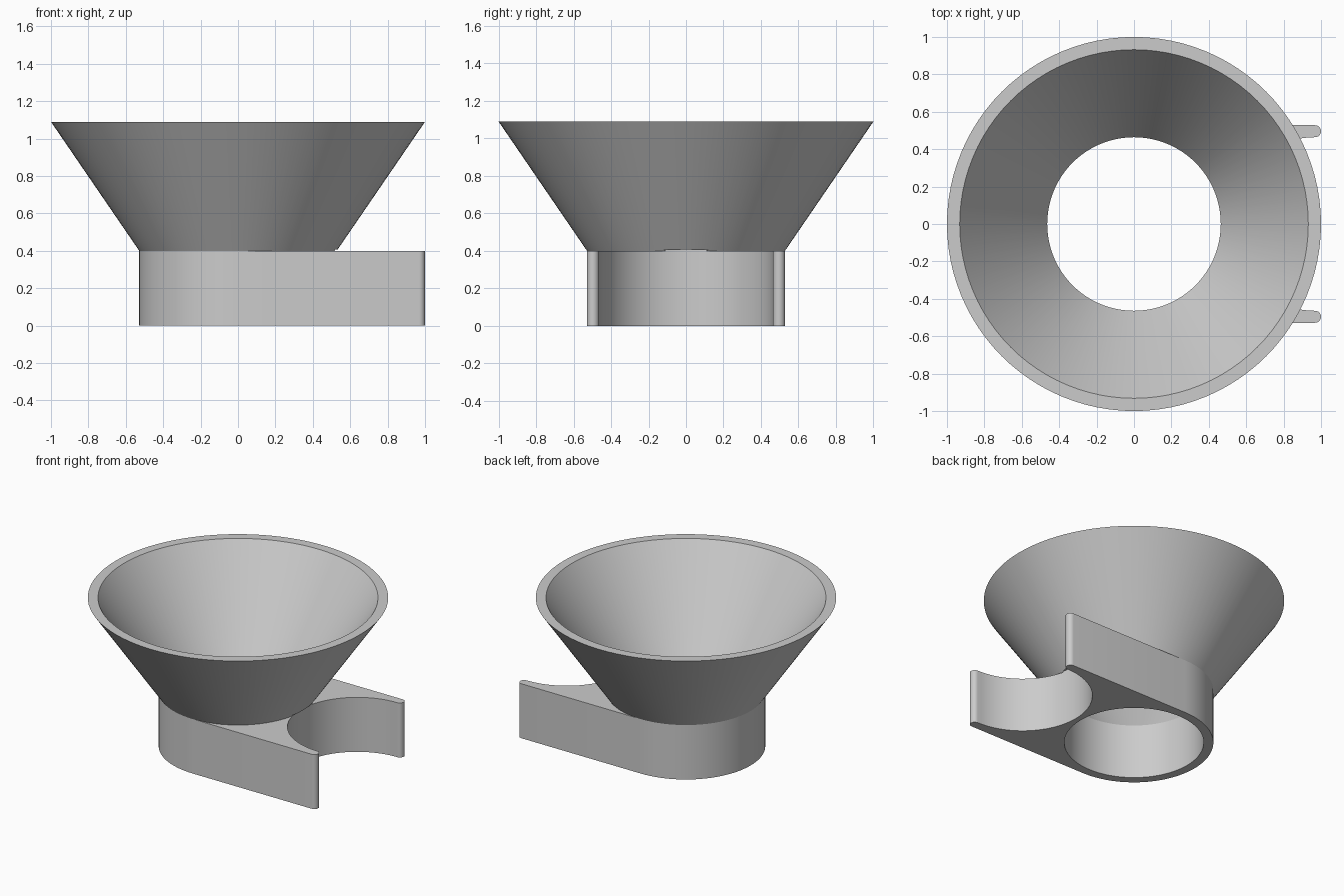
import bpy, bmesh
from math import cos, sin, pi, radians

cube = bpy.data.objects.get("Cube")
if cube:
    bpy.data.objects.remove(cube)

OUTER, INNER = 0.528, 0.464      # collar radii
RIM, MOUTH = 1.0, 0.932          # funnel top radii
DECK, TOP = 0.4, 1.09            # bracket and rim heights
TIP = (OUTER - INNER) / 2        # radius of rounded arm ends
CLIP_X = 1 - TIP                 # centre of the open clip
SEGMENTS = 96

grey = bpy.data.materials.new("light grey")
grey.use_nodes = True
colour = (0.6, 0.6, 0.6, 1)
grey.diffuse_color = colour
grey.node_tree.nodes["Principled BSDF"].inputs["Base Color"].default_value = colour


def arc(cx, cy, r, start, end, n):
    angles = [radians(start + (end - start) * i / n) for i in range(n + 1)]
    return [(cx + r * cos(a), cy + r * sin(a)) for a in angles]


def make_object(name, bm):
    bmesh.ops.remove_doubles(bm, verts=bm.verts, dist=1e-5)
    bmesh.ops.recalc_face_normals(bm, faces=bm.faces)
    mesh = bpy.data.meshes.new(name)
    bm.to_mesh(mesh)
    bm.free()
    mesh.materials.append(grey)
    obj = bpy.data.objects.new(name, mesh)
    bpy.context.collection.objects.link(obj)
    return obj


def extrude_outline(name, outline, z0, z1):
    bm = bmesh.new()
    face = bm.faces.new([bm.verts.new((x, y, z0)) for x, y in outline])
    new = bmesh.ops.extrude_face_region(bm, geom=[face], use_keep_orig=True)["geom"]
    verts = [v for v in new if isinstance(v, bmesh.types.BMVert)]
    bmesh.ops.translate(bm, verts=verts, vec=(0, 0, z1 - z0))
    return make_object(name, bm)


def select_only(obj):
    bpy.ops.object.select_all(action='DESELECT')
    obj.select_set(True)
    bpy.context.view_layer.objects.active = obj


def cut(obj, radius, cx, z0, z1):
    circle = arc(cx, 0, radius, 0, 360, SEGMENTS)[:-1]
    cutter = extrude_outline("cutter", circle, z0, z1)
    cutter.hide_render = True
    mod = obj.modifiers.new("cut", 'BOOLEAN')
    mod.operation, mod.solver, mod.object = 'DIFFERENCE', 'EXACT', cutter
    select_only(obj)
    bpy.ops.object.modifier_apply(modifier=mod.name)
    bpy.data.objects.remove(cutter)


# Bracket: round collar end, two straight arms with rounded tips, open clip
arm_y = INNER + TIP
outline = arc(0, 0, OUTER, 90, 270, SEGMENTS // 2)
outline += arc(CLIP_X, -arm_y, TIP, -90, 90, 12)
outline += arc(CLIP_X, 0, INNER, 270, 90, SEGMENTS // 2)[1:-1]
outline += arc(CLIP_X, arm_y, TIP, -90, 90, 12)
bracket = extrude_outline("clip_bracket", outline, 0, DECK)
cut(bracket, INNER, 0, -0.1, DECK + 0.1)

# Funnel: revolved wall section, relieved slightly where the clip passes under it
bm = bmesh.new()
section = [(OUTER, DECK), (RIM, TOP), (MOUTH, TOP), (INNER, DECK)]
verts = [bm.verts.new((r, 0, z)) for r, z in section]
edges = [bm.edges.new((verts[i], verts[(i + 1) % 4])) for i in range(4)]
bmesh.ops.spin(bm, geom=verts + edges, cent=(0, 0, 0), axis=(0, 0, 1),
               angle=2 * pi, steps=SEGMENTS, use_merge=True)
funnel = make_object("funnel", bm)
cut(funnel, INNER, CLIP_X, -0.1, DECK + 0.008)

# Smooth round walls, crisp edges
for obj in (bracket, funnel):
    select_only(obj)
    bpy.ops.object.shade_smooth_by_angle(angle=radians(30))
